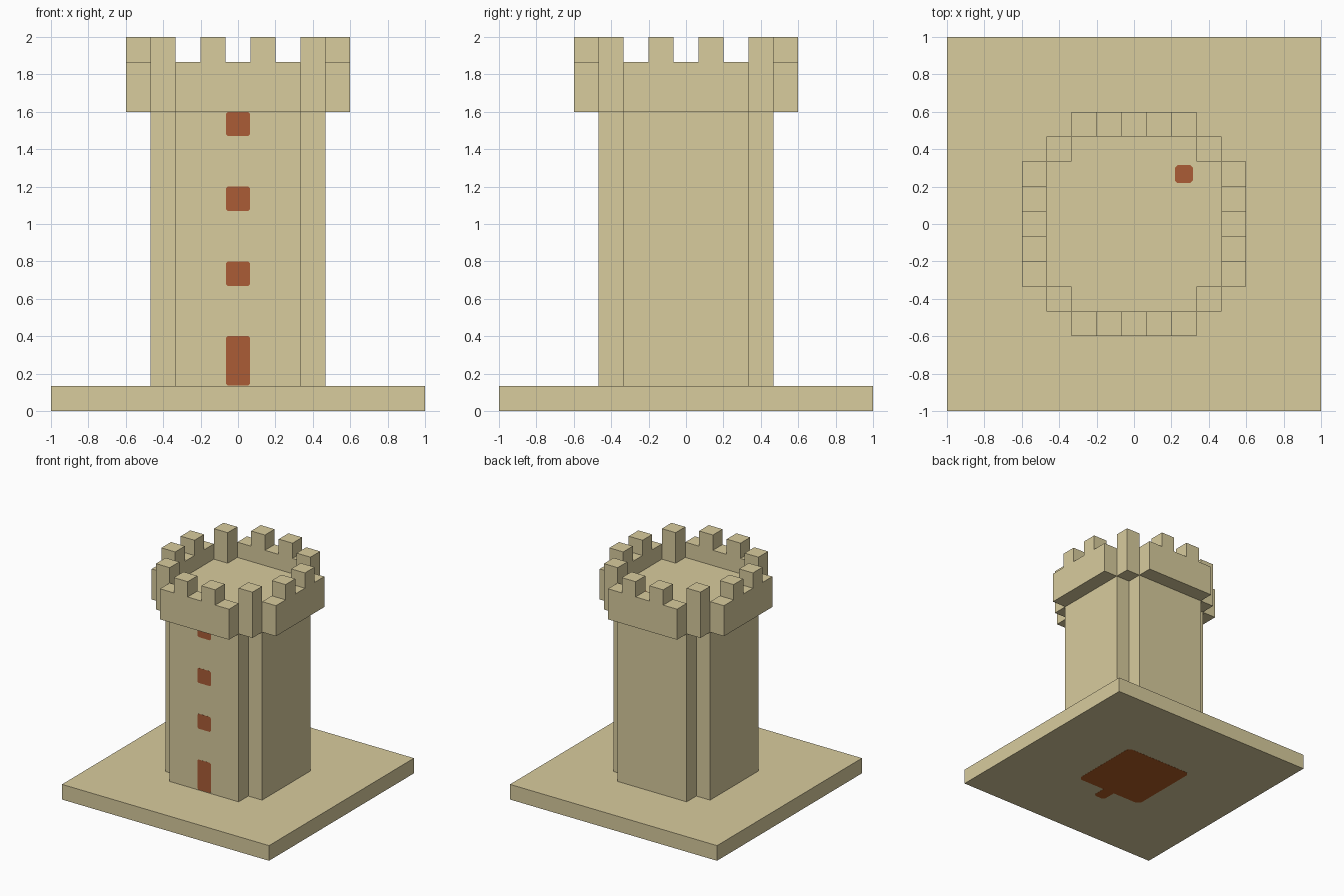
import bpy, bmesh
from math import pi
from mathutils import Matrix, Vector

cube = bpy.data.objects.get("Cube")
if cube:
    bpy.data.objects.remove(cube, do_unlink=True)

U = 2 / 15          # one building block
ARM, REACH, RIM = 2.5 * U, 3.5 * U, 4.5 * U


def material(name, rgb):
    m = bpy.data.materials.new(name)
    m.use_nodes = True
    m.diffuse_color = (*rgb, 1)
    m.node_tree.nodes["Principled BSDF"].inputs["Base Color"].default_value = (*rgb, 1)
    return m


stone = material("sandstone", (0.69, 0.602, 0.34))
brown = material("brown_wood", (0.405, 0.107, 0.037))
orange_brown = material("orange_brown_floor", (0.456, 0.109, 0.019))


def prism(name, outline, z0, z1, mat, turn=Matrix()):
    """Extrude an xy outline from z0 to z1, then turn it into place."""
    bm = bmesh.new()
    face = bm.faces.new([bm.verts.new((x, y, z0)) for x, y in outline])
    top = bmesh.ops.extrude_face_region(bm, geom=[face])["geom"]
    bmesh.ops.translate(bm, vec=(0, 0, z1 - z0),
                        verts=[v for v in top if isinstance(v, bmesh.types.BMVert)])
    bm.transform(turn)
    bmesh.ops.recalc_face_normals(bm, faces=bm.faces)
    mesh = bpy.data.meshes.new(name)
    bm.to_mesh(mesh)
    bm.free()
    mesh.materials.append(mat)
    obj = bpy.data.objects.new(name, mesh)
    bpy.context.collection.objects.link(obj)


def rect(x0, x1, y0, y1):
    return [(x0, y0), (x1, y0), (x1, y1), (x0, y1)]


def clipped(x0, x1, y0, y1, c):
    """Rectangle with its corners cut off."""
    return [(x0 + c, y0), (x1 - c, y0), (x1, y0 + c), (x1, y1 - c),
            (x1 - c, y1), (x0 + c, y1), (x0, y1 - c), (x0, y0 + c)]


# Base slab and cross-shaped keep with its roof floor
prism("base_slab", rect(-1, 1, -1, 1), 0.001, U, stone)
quarter = [(REACH, ARM), (ARM, ARM), (ARM, REACH)]
cross = []
for k in range(4):
    spin = Matrix.Rotation(k * pi / 2, 2)
    cross += [tuple(spin @ Vector(p)) for p in quarter]
prism("tower_keep", cross, U, 13 * U, stone)

# Crenellated parapet walls: profile in x and z, pushed out to each side
half = [(ARM, 12 * U), (ARM, 14 * U), (1.5 * U, 14 * U), (1.5 * U, 15 * U),
        (0.5 * U, 15 * U), (0.5 * U, 14 * U)]
profile = half + [(-x, z) for x, z in reversed(half)]
upright = Matrix.Rotation(pi / 2, 4, "X")
for k, side in enumerate(("front", "left", "back", "right")):
    spin = Matrix.Rotation(k * pi / 2, 4, "Z")
    prism(f"parapet_{side}", profile, REACH, RIM, stone, spin @ upright)
    prism(f"corner_post_{k + 1}", rect(ARM, REACH, ARM, REACH), 12 * U, 15 * U, stone, spin)

# Door and windows on the front
openings = {"door": (U, 3 * U), "window_low": (5 * U, 6 * U),
            "window_middle": (8 * U, 9 * U), "window_high": (11 * U, 12 * U)}
wide = U / 2 - 0.002
for name, (z0, z1) in openings.items():
    prism(name, clipped(-wide, wide, z0 + 0.003, z1, 0.01),
          REACH - 0.002, REACH + 0.001, brown, upright)

# Roof hatch
hatch = 2 * U
prism("roof_hatch", clipped(hatch - 0.048, hatch + 0.048, hatch - 0.048, hatch + 0.048, 0.014),
      13 * U - 0.002, 13 * U + 0.001, brown)

# Brown floor panel and doorway strip under the slab
panel = ARM - 0.006
prism("underside_floor", clipped(-panel, panel, -panel, panel, 0.03), 0, 0.003, orange_brown)
prism("underside_doorway", clipped(-0.055, 0.055, -REACH + 0.01, -panel + 0.02, 0.02),
      0, 0.003, orange_brown)
